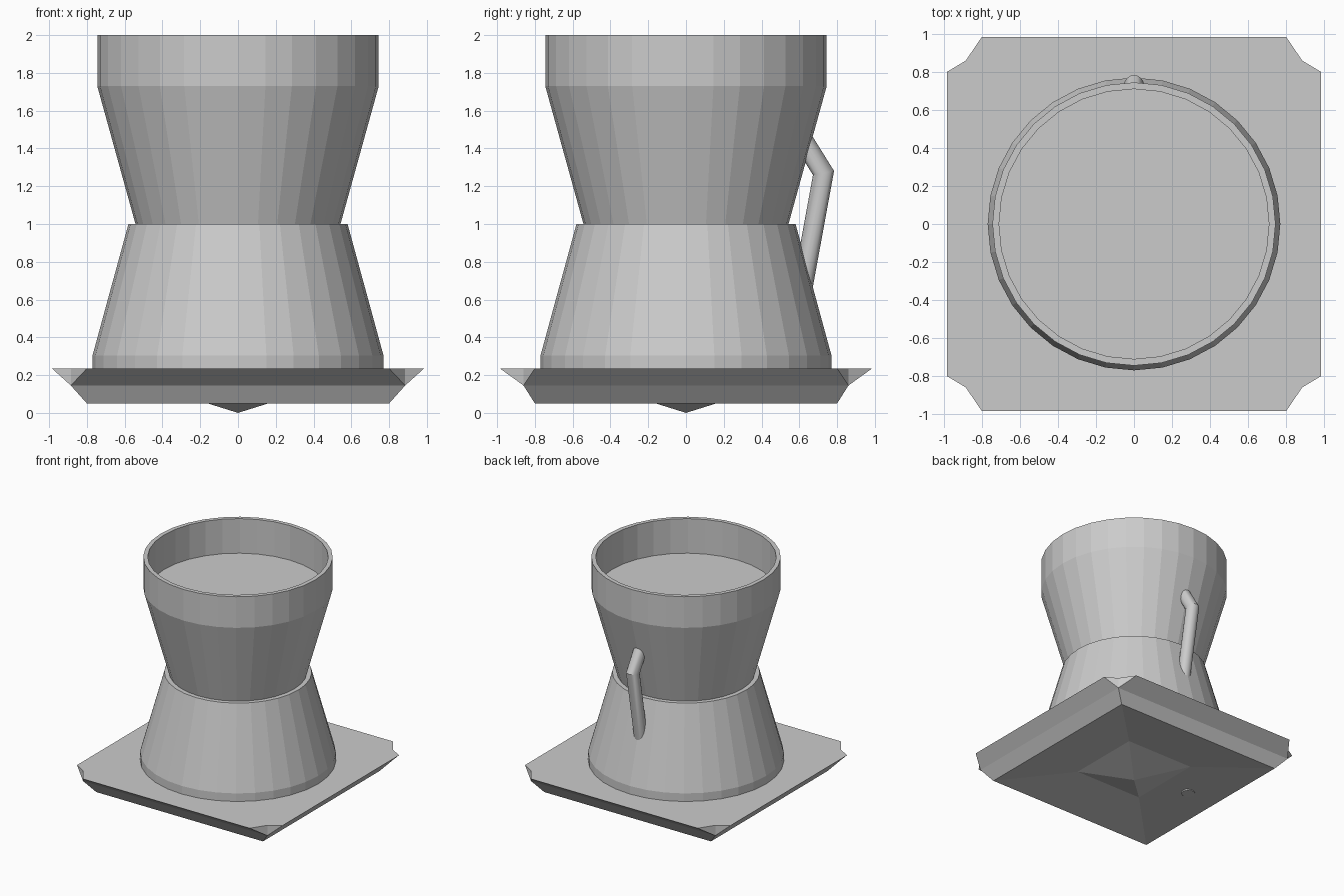
import bpy, bmesh, math
from mathutils import Vector

cube = bpy.data.objects.get("Cube")
if cube:
    bpy.data.objects.remove(cube, do_unlink=True)

grey = bpy.data.materials.new("light grey")
grey.use_nodes = True
colour = (0.6, 0.6, 0.6, 1)
grey.diffuse_color = colour
grey.node_tree.nodes["Principled BSDF"].inputs["Base Color"].default_value = colour


def finish(bm, name):
    bmesh.ops.recalc_face_normals(bm, faces=bm.faces)
    mesh = bpy.data.meshes.new(name)
    bm.to_mesh(mesh)
    bm.free()
    mesh.materials.append(grey)
    obj = bpy.data.objects.new(name, mesh)
    bpy.context.collection.objects.link(obj)
    return obj


def loft(name, rings):
    """Join equal rings of points with quads and cap both ends."""
    bm = bmesh.new()
    loops = [[bm.verts.new(p) for p in ring] for ring in rings]
    n = len(loops[0])
    for a, b in zip(loops, loops[1:]):
        for i in range(n):
            j = (i + 1) % n
            bm.faces.new((a[i], a[j], b[j], b[i]))
    bm.faces.new(loops[0])
    bm.faces.new(loops[-1])
    return finish(bm, name)


def lathe(name, profile, sides=32, centre=(0, 0)):
    """Turn (radius, height) pairs about a vertical axis."""
    turns = [2 * math.pi * i / sides for i in range(sides)]
    return loft(name, [[(centre[0] + r * math.cos(t), centre[1] + r * math.sin(t), z)
                        for t in turns] for r, z in profile])


# Vessels: flared foot and open-topped cup
lathe("lower_vessel", [(0.77, 0.235), (0.77, 0.305), (0.58, 1.0)])
lathe("upper_vessel", [(0.54, 0.99), (0.745, 1.73), (0.745, 2.0), (0.71, 2.0), (0.71, 1.7)])

# Small round stud under the base
lathe("base_stud", [(0.055, 0.07), (0.055, 0.15)], 16, (-0.55, 0.02))

# Handle: bent tube with a mitred elbow
path = [Vector(p) for p in ((0, 0.56, 1.54), (0, 0.728, 1.27), (0, 0.60, 0.57))]
dirs = [(b - a).normalized() for a, b in zip(path, path[1:])]
planes = [dirs[0], (dirs[0] + dirs[1]).normalized(), dirs[1]]
radius, sides = 0.053, 16
rings = []
for point, normal, along in zip(path, planes, [dirs[0], dirs[0], dirs[1]]):
    side = Vector((1, 0, 0))
    out = along.cross(side)
    ring = []
    for i in range(sides):
        t = 2 * math.pi * i / sides
        offset = (side * math.cos(t) + out * math.sin(t)) * radius
        # slide along the tube onto the mitre plane
        offset -= along * (offset.dot(normal) / along.dot(normal))
        ring.append(point + offset)
    rings.append(ring)
handle = loft("handle", rings)
bpy.ops.object.select_all(action="DESELECT")
handle.select_set(True)
bpy.context.view_layer.objects.active = handle
bpy.ops.object.shade_smooth_by_angle(angle=math.radians(25))

# Base tray: square with notched corners, flared rim and a dished underside
bm = bmesh.new()
corners = []
for sx, sy in ((1, 1), (-1, 1), (-1, -1), (1, -1)):
    def vert(x, y, z):
        return bm.verts.new((sx * x, sy * y, z))
    tips = [vert(0.985, 0.8, 0.235), vert(0.8, 0.985, 0.235)]
    if sx * sy < 0:
        tips.reverse()
    corners.append((tips[0], vert(0.885, 0.86, 0.235), tips[1],
                    vert(0.885, 0.86, 0.145), vert(0.8, 0.8, 0.05), vert(0.32, 0.32, 0.1)))
apex = bm.verts.new((0, 0, 0))
for i, (first, notch, last, mid, low, dish) in enumerate(corners):
    start, _, _, mid2, low2, dish2 = corners[(i + 1) % 4]
    bm.faces.new((first, notch, mid))
    bm.faces.new((notch, last, mid))
    bm.faces.new((last, start, mid2, mid))
    bm.faces.new((mid, mid2, low2, low))
    bm.faces.new((low, low2, dish2, dish))
    bm.faces.new((dish, dish2, apex))
bm.faces.new([v for c in corners for v in c[:3]])
finish(bm, "base_tray")
